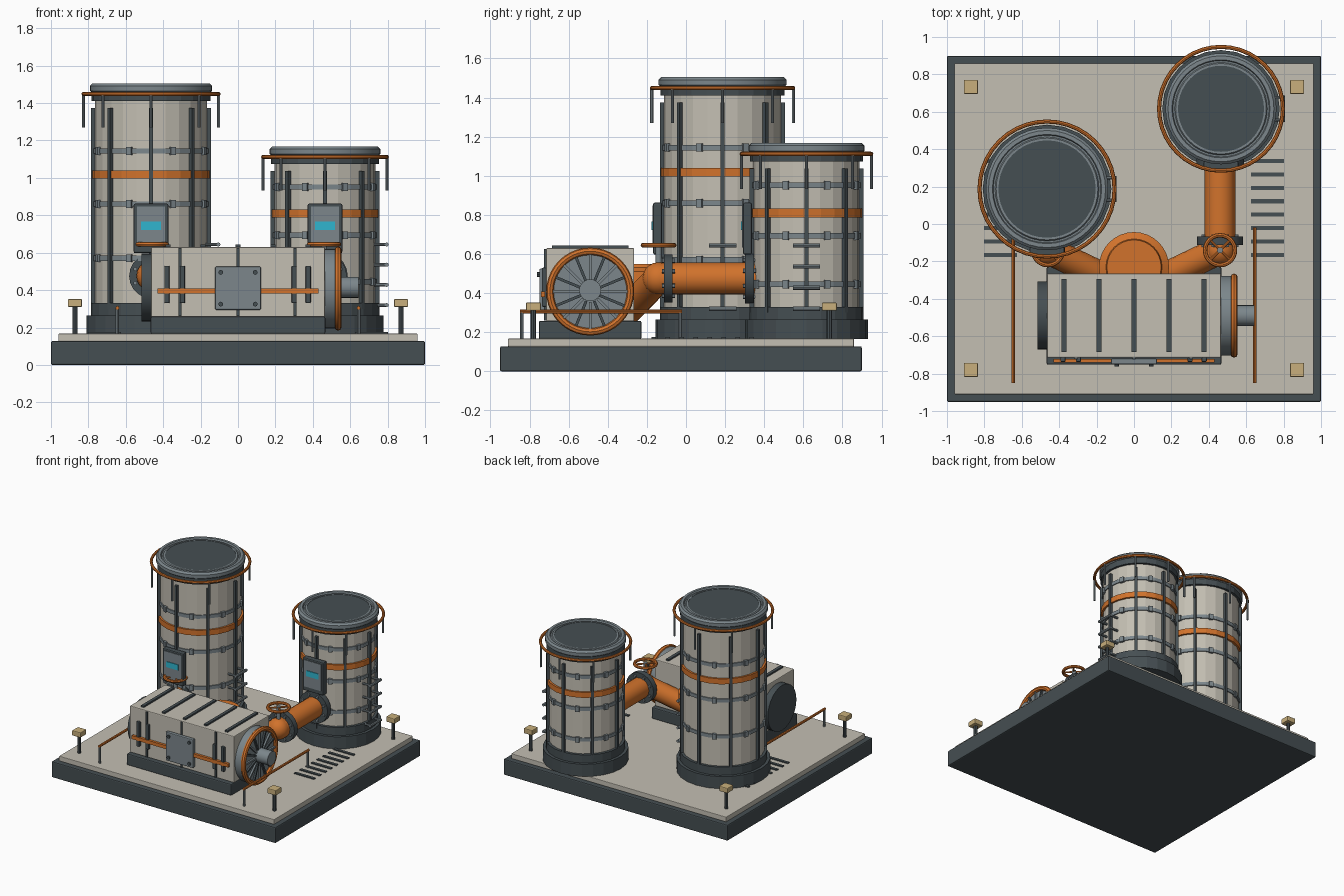
import bpy, bmesh
from math import pi, sin, cos, tau
from mathutils import Vector, Matrix

if "Cube" in bpy.data.objects:
    bpy.data.objects.remove(bpy.data.objects["Cube"], do_unlink=True)


def material(name, rgb):
    m = bpy.data.materials.new(name)
    m.use_nodes = True
    m.diffuse_color = (*rgb, 1)
    m.node_tree.nodes["Principled BSDF"].inputs["Base Color"].default_value = (*rgb, 1)
    return m


PALE = material("warm pale panel", (0.55, 0.52, 0.45))
DARK = material("dark slate", (0.06, 0.077, 0.085))
GREY = material("steel grey", (0.2, 0.24, 0.26))
ORANGE = material("safety orange", (0.64, 0.17, 0.025))
CYAN = material("display cyan", (0.03, 0.46, 0.62))
GOLD = material("lamp gold", (0.58, 0.43, 0.2))


def finish(name, bm, mat, smooth=False):
    me = bpy.data.meshes.new(name)
    bmesh.ops.recalc_face_normals(bm, faces=bm.faces)
    bm.to_mesh(me)
    bm.free()
    me.materials.append(mat)
    ob = bpy.data.objects.new(name, me)
    bpy.context.collection.objects.link(ob)
    if smooth:
        bpy.context.view_layer.objects.active = ob
        bpy.ops.object.select_all(action="DESELECT")
        ob.select_set(True)
        bpy.ops.object.shade_smooth_by_angle(angle=0.7)
    return ob


def box(name, centre, size, mat, bevel=0.0, turn=None):
    bm = bmesh.new()
    bmesh.ops.create_cube(bm, size=1)
    bmesh.ops.scale(bm, vec=size, verts=bm.verts)
    if bevel:
        bmesh.ops.bevel(bm, geom=bm.edges[:], offset=bevel, segments=2, affect="EDGES", profile=0.5)
    m = Matrix.Translation(centre) @ (turn or Matrix())
    bmesh.ops.transform(bm, matrix=m, verts=bm.verts)
    return finish(name, bm, mat)


def rod(name, a, b, r, mat, sides=12, smooth=True):
    a, b = Vector(a), Vector(b)
    d = b - a
    bm = bmesh.new()
    bmesh.ops.create_cone(bm, cap_ends=True, segments=sides, radius1=r, radius2=r, depth=d.length)
    m = Matrix.Translation((a + b) / 2) @ d.to_track_quat("Z", "Y").to_matrix().to_4x4()
    bmesh.ops.transform(bm, matrix=m, verts=bm.verts)
    return finish(name, bm, mat, smooth)


def lathe(name, centre, profile, mat, axis="Z", sides=32, closed=False, smooth=True):
    bm = bmesh.new()
    pts = profile + profile[:1] if closed else profile
    vs = [bm.verts.new((r, 0, z)) for r, z in pts]
    es = [bm.edges.new(p) for p in zip(vs, vs[1:])]
    bmesh.ops.spin(bm, geom=vs + es, axis=(0, 0, 1), cent=(0, 0, 0), angle=tau, steps=sides)
    bmesh.ops.remove_doubles(bm, verts=bm.verts, dist=0.0001)
    m = Matrix.Translation(centre)
    if axis == "X":
        m = m @ Matrix.Rotation(pi / 2, 4, "Y")
    bmesh.ops.transform(bm, matrix=m, verts=bm.verts)
    return finish(name, bm, mat, smooth)


def ring(name, centre, R, r, mat, axis="Z", sides=40):
    prof = [(R + r * cos(i * tau / 8), r * sin(i * tau / 8)) for i in range(8)]
    return lathe(name, centre, prof, mat, axis, sides, closed=True)


# Foundation slab
box("base_slab", (0, -0.026, 0.064), (2, 1.85, 0.128), DARK, 0.008)
box("floor_plate", (0, -0.026, 0.147), (1.92, 1.77, 0.04), PALE, 0.004)
FLOOR = 0.166


# Storage towers
def tower(tag, x, y, r, top, bands, stripe):
    at = lambda ang, rad, z: (x + rad * cos(ang), y + rad * sin(ang), z)
    col = lambda part, rad, z0, z1, mat, smooth=False: rod(f"{tag}_{part}", (x, y, z0), (x, y, z1), rad, mat, 24, smooth)
    col("foot", r + 0.044, FLOOR, 0.265, DARK)
    col("foot_step", r + 0.021, 0.265, 0.33, DARK)
    col("body", r, 0.33, top - 0.09, PALE)
    col("collar", r + 0.018, top - 0.095, top - 0.045, DARK)
    for i, z in enumerate(bands):
        col(f"band_{i}", r + 0.008, z - 0.014, z + 0.014, GREY)
        for k in range(8):
            a = (k + 0.5) * pi / 4
            box(f"{tag}_band_lug", at(a, r + 0.006, z), (0.02, 0.03, 0.042), GREY, 0, Matrix.Rotation(a, 4, "Z"))
    col("stripe", r + 0.015, stripe - 0.022, stripe + 0.022, ORANGE)
    w = r + 0.027
    lathe(f"{tag}_lid_rim", (x, y, top), [(r - 0.04, -0.05), (w - 0.012, -0.05), (w, -0.04), (w, -0.014),
          (w - 0.014, 0), (w - 0.035, 0), (w - 0.04, -0.012), (r - 0.022, -0.012), (r - 0.028, -0.004), (r - 0.04, -0.004)],
          GREY, sides=40, closed=True)
    rod(f"{tag}_lid_disc", (x, y, top - 0.045), (x, y, top - 0.007), r - 0.038, DARK, 40)
    ring(f"{tag}_guard_ring", (x, y, top - 0.056), r + 0.061, 0.011, ORANGE)
    for k in range(8):
        a = k * pi / 4
        zl, zh = 0.3, top - 0.13
        box(f"{tag}_rib", at(a, r + 0.008, (zl + zh) / 2), (0.025, 0.02, zh - zl), DARK, 0, Matrix.Rotation(a, 4, "Z"))
        rod(f"{tag}_guard_post", at(a, r + 0.062, top - 0.235), at(a, r + 0.062, top - 0.056), 0.008, GREY, 8)
    # Ladder rungs on the side
    for k in range(4):
        z, ox = 0.32 + 0.108 * k, x + r + 0.06
        rod(f"{tag}_rung", (ox, y - 0.07, z), (ox, y + 0.07, z), 0.011, GREY, 8)
        for s in (-0.06, 0.06):
            rod(f"{tag}_rung_arm", (x + r - 0.02, y + s, z), (ox, y + s, z), 0.009, GREY, 8)
    # Control panel
    py = y - r - 0.032
    box(f"{tag}_panel", (x, py, 0.73), (0.185, 0.045, 0.265), DARK, 0.008)
    box(f"{tag}_panel_face", (x, py - 0.023, 0.74), (0.15, 0.008, 0.215), GREY)
    box(f"{tag}_display", (x, py - 0.028, 0.745), (0.108, 0.008, 0.045), CYAN)


tower("tall_tower", -0.465, 0.187, 0.3, 1.505, (1.144, 0.86, 0.57), 1.018)
tower("short_tower", 0.465, 0.616, 0.27, 1.168, (0.952, 0.693, 0.445), 0.81)


# Pipes, flanges and valves
def flange(name, x, y, z, r=0.122):
    rod(name, (x, y - 0.022, z), (x, y + 0.022, z), r, DARK, 20)
    for k in range(8):
        a = (k + 0.5) * pi / 4
        p = (x + r * 0.8 * cos(a), y, z + r * 0.8 * sin(a))
        rod(f"{name}_bolt", (p[0], y - 0.034, p[2]), (p[0], y + 0.034, p[2]), 0.011, GREY, 6)


PZ, VY = 0.475, -0.14
for side, x, end in (("right", -0.46, -0.08), ("left", 0.46, 0.36)):
    rod(f"{side}_pipe", (x, VY, PZ), (x, end, PZ), 0.082, ORANGE, 16)
    rod(f"{side}_branch_pipe", (x, VY, PZ), (0, -0.36, 0.25), 0.075, ORANGE, 16)
    bm = bmesh.new()
    bmesh.ops.create_uvsphere(bm, u_segments=16, v_segments=10, radius=0.083)
    bmesh.ops.translate(bm, vec=(x, VY, PZ), verts=bm.verts)
    finish(f"{side}_elbow", bm, ORANGE, True)
    flange(f"{side}_valve_flange", x, -0.09, PZ)
    rod(f"{side}_valve_stem", (x, VY, 0.5), (x, VY, 0.655), 0.016, GREY)
    ring(f"{side}_valve_wheel", (x, VY, 0.645), 0.08, 0.012, ORANGE, sides=24)
    for k in range(2):
        d = Vector((cos(k * pi / 2 + pi / 4), sin(k * pi / 2 + pi / 4), 0)) * 0.08
        c = Vector((x, VY, 0.645))
        rod(f"{side}_wheel_spoke", c - d, c + d, 0.007, ORANGE, 8)
flange("tower_flange", 0.46, 0.325, PZ, 0.127)
lathe("manifold", (0, -0.23, 0), [(0, 0.4), (0.17, 0.4), (0.187, 0.42), (0.187, 0.51), (0.15, 0.53), (0.145, 0.55), (0, 0.55)], ORANGE)

# Blower housing
CY = -0.49
box("skid", (0, CY, 0.212), (0.934, 0.525, 0.092), DARK, 0.008)
box("housing", (0, CY, 0.443), (0.93, 0.45, 0.375), PALE, 0.006)
for i in range(-2, 3):
    box("top_rib", (i * 0.187, CY, 0.634), (0.025, 0.39, 0.018), DARK)
FY = CY - 0.225
for x in (-0.31, 0, 0.305):
    box("front_seam", (x, FY - 0.003, 0.443), (0.014, 0.014, 0.365), DARK)
for x in (-0.38, -0.297, 0.3, 0.375):
    box("front_clamp", (x, FY - 0.01, 0.43), (0.028, 0.025, 0.2), DARK, 0.006)
box("front_bar", (0, FY - 0.016, 0.395), (0.86, 0.02, 0.028), ORANGE)
box("hatch", (0, FY - 0.02, 0.41), (0.245, 0.03, 0.23), GREY, 0.006)
for sx in (-1, 1):
    for sz in (-1, 1):
        x, z = sx * 0.092, 0.41 + sz * 0.085
        rod("hatch_bolt", (x, FY - 0.03, z), (x, FY - 0.046, z), 0.013, DARK, 8)
rod("end_cap", (-0.515, CY, 0.415), (-0.44, CY, 0.415), 0.182, DARK, 28)

# Blower fan on the other end
FZ = 0.408
rod("fan_drum", (0.44, CY, FZ), (0.53, CY, FZ), 0.212, GREY, 32)
ring("fan_ring", (0.535, CY, FZ), 0.206, 0.019, ORANGE, "X")
for k in range(16):
    a = k * pi / 8
    p = (0.534, CY + 0.125 * cos(a), FZ + 0.125 * sin(a))
    box("fan_blade", p, (0.02, 0.145, 0.014), DARK if k % 2 else GREY, 0, Matrix.Rotation(a, 4, "X"))
rod("fan_shaft", (0.5, CY, 0.415), (0.645, CY, 0.415), 0.056, GREY, 20)

# Railings, corner lamps and floor grates
for s in (-1, 1):
    x = s * 0.645
    rod("rail", (x, -0.85, 0.305), (x, -0.02, 0.305), 0.01, ORANGE, 8)
    for y in (-0.84, -0.03):
        rod("rail_post", (x, y, FLOOR), (x, y, 0.305), 0.009, GREY, 8)
    for y in (-0.78, 0.733):
        rod("lamp_post", (s * 0.872, y, FLOOR), (s * 0.872, y, 0.315), 0.014, DARK, 8)
        box("lamp_head", (s * 0.872, y, 0.331), (0.076, 0.076, 0.042), GOLD, 0.006)
    for k in range(8):
        box("grate_bar", (s * 0.713, 0.337 - 0.0718 * k, FLOOR + 0.004), (0.177, 0.022, 0.01), DARK)
